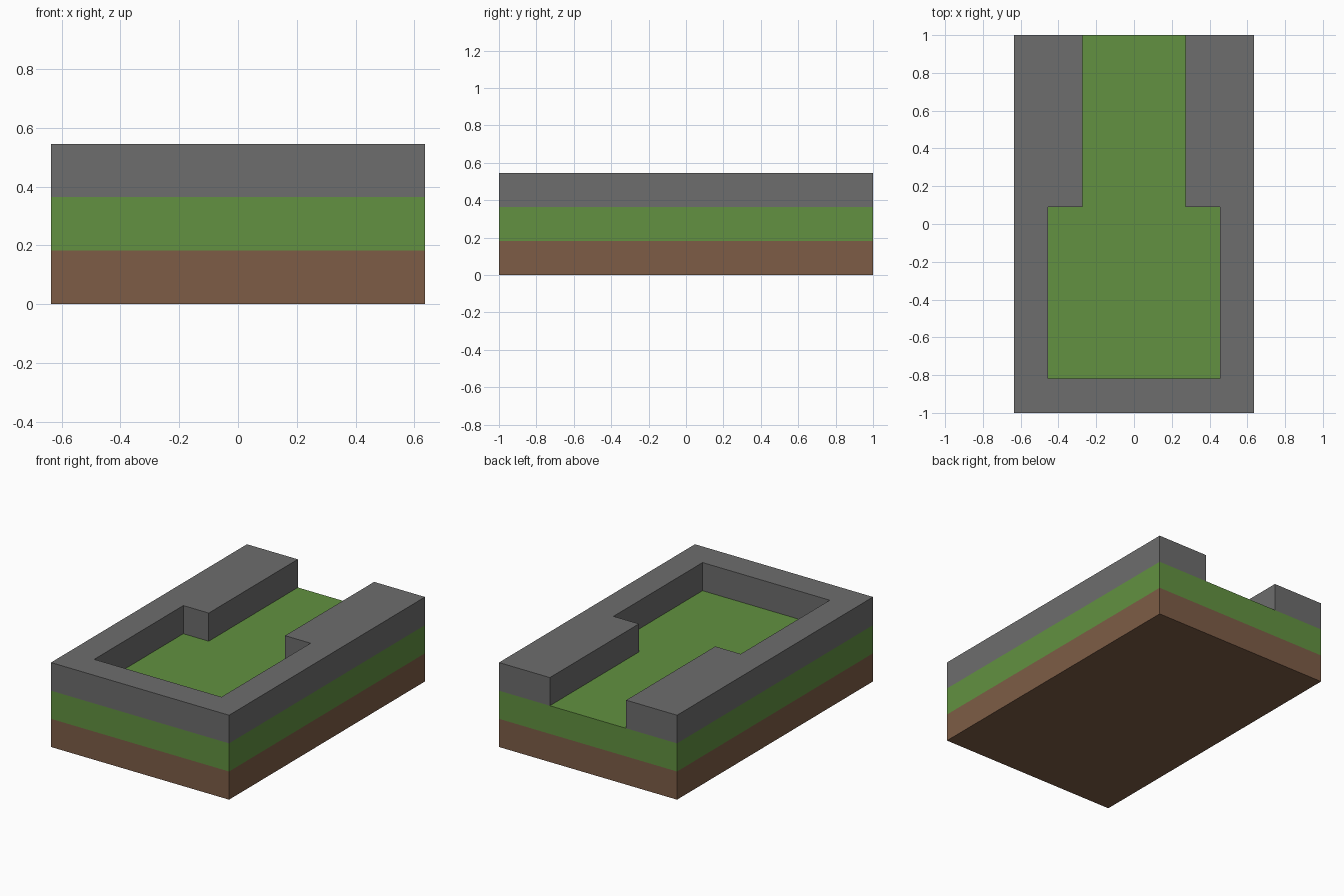
import bpy
import bmesh

cube = bpy.data.objects.get("Cube")
if cube:
    bpy.data.objects.remove(cube, do_unlink=True)

U = 2 / 11  # block size: the model is 7 wide, 11 long and 3 high


def make_material(name, rgb):
    mat = bpy.data.materials.new(name)
    mat.use_nodes = True
    mat.diffuse_color = (*rgb, 1)
    mat.node_tree.nodes["Principled BSDF"].inputs["Base Color"].default_value = (*rgb, 1)
    return mat


def make_layer(name, outline, level, mat):
    """Extrude a flat outline (in blocks) one block up from the given level."""
    bm = bmesh.new()
    face = bm.faces.new([bm.verts.new((x * U, y * U, level * U)) for x, y in outline])
    top = bmesh.ops.extrude_face_region(bm, geom=[face])["geom"]
    bmesh.ops.translate(bm, vec=(0, 0, U),
                        verts=[v for v in top if isinstance(v, bmesh.types.BMVert)])
    bmesh.ops.recalc_face_normals(bm, faces=bm.faces)
    mesh = bpy.data.meshes.new(name)
    bm.to_mesh(mesh)
    bm.free()
    mesh.materials.append(mat)
    obj = bpy.data.objects.new(name, mesh)
    bpy.context.collection.objects.link(obj)
    return obj


brown = make_material("soil brown", (0.205, 0.108, 0.061))
green = make_material("grass green", (0.122, 0.283, 0.052))
gray = make_material("stone gray", (0.153, 0.153, 0.153))

# Soil and grass slabs
slab = [(-3.5, -5.5), (3.5, -5.5), (3.5, 5.5), (-3.5, 5.5)]
make_layer("soil_base", slab, 0, brown)
make_layer("grass_layer", slab, 1, green)

# Stone wall around a chamber, with a narrower passage open at the back
left_half = [(3.5, -5.5), (3.5, 5.5), (1.5, 5.5), (1.5, 0.5), (2.5, 0.5), (2.5, -4.5)]
right_half = [(-x, y) for x, y in reversed(left_half)]
make_layer("stone_wall", left_half + right_half, 2, gray)
